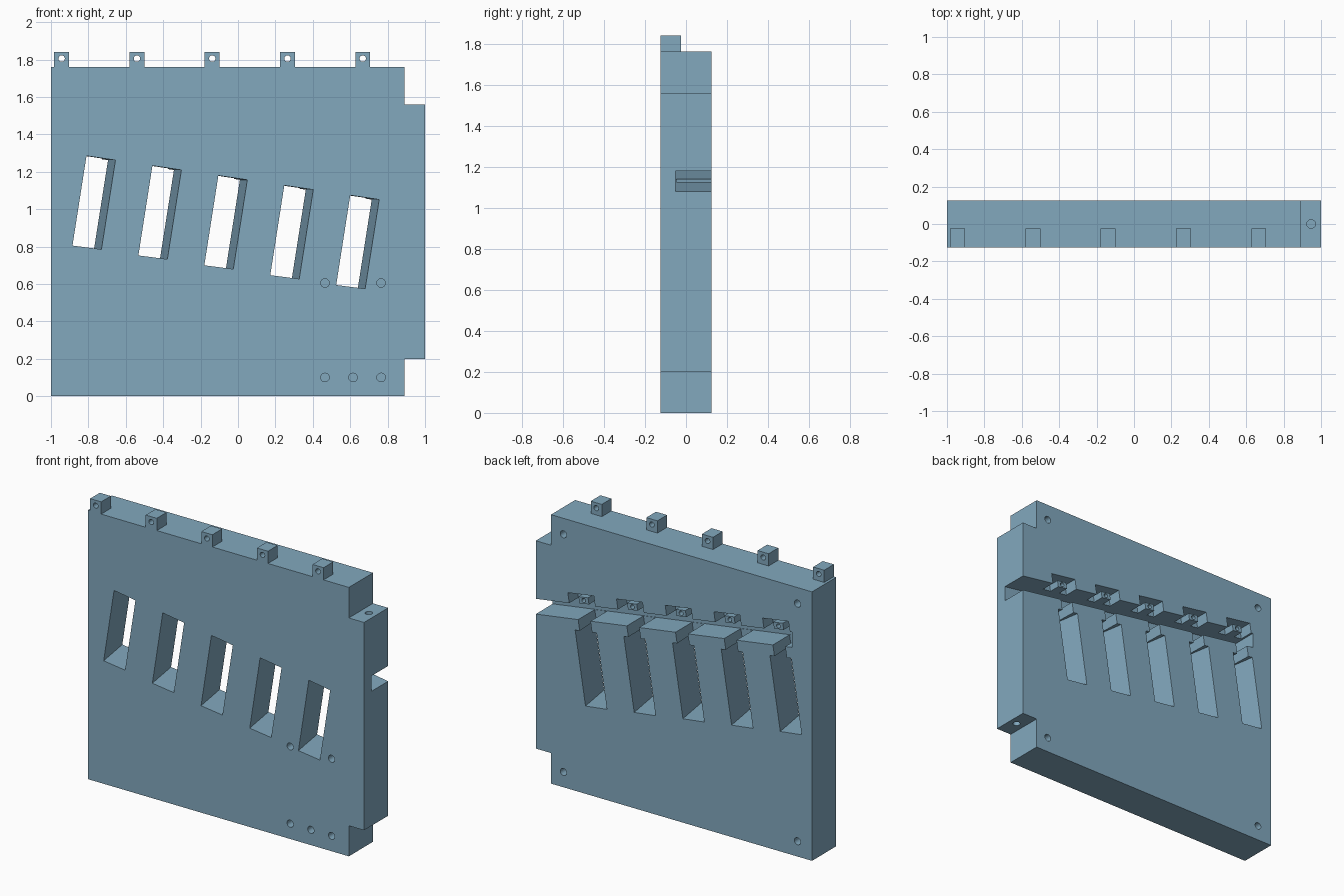
import bpy, bmesh, math
from mathutils import Vector, Matrix

if "Cube" in bpy.data.objects:
    bpy.data.objects.remove(bpy.data.objects["Cube"])

mat = bpy.data.materials.new("steel blue")
mat.diffuse_color = (0.223, 0.393, 0.515, 1)
mat.use_nodes = True
mat.node_tree.nodes["Principled BSDF"].inputs["Base Color"].default_value = mat.diffuse_color


def finish(name, bm):
    bmesh.ops.recalc_face_normals(bm, faces=bm.faces)
    me = bpy.data.meshes.new(name)
    bm.to_mesh(me)
    bm.free()
    me.materials.append(mat)
    ob = bpy.data.objects.new(name, me)
    bpy.context.collection.objects.link(ob)
    return ob


def prism(name, pts, y0, y1, shift=0.0):
    """Extrude an x-z outline from y0 to y1, sliding the far end sideways."""
    bm = bmesh.new()
    a = [bm.verts.new((x, y0, z)) for x, z in pts]
    b = [bm.verts.new((x + shift, y1, z)) for x, z in pts]
    bm.faces.new(a)
    bm.faces.new(b[::-1])
    n = len(pts)
    for i in range(n):
        j = (i + 1) % n
        bm.faces.new((a[i], b[i], b[j], a[j]))
    return finish(name, bm)


def rod(name, center, radius, length, axis):
    bm = bmesh.new()
    rot = Matrix.Rotation(math.pi / 2, 4, 'X') if axis == 'Y' else Matrix()
    bmesh.ops.create_cone(bm, cap_ends=True, segments=24, radius1=radius,
                          radius2=radius, depth=length,
                          matrix=Matrix.Translation(center) @ rot)
    return finish(name, bm)


def cut(target, cutter):
    m = target.modifiers.new("cut", 'BOOLEAN')
    m.operation = 'DIFFERENCE'
    m.solver = 'EXACT'
    m.object = cutter
    bpy.context.view_layer.objects.active = target
    bpy.ops.object.modifier_apply(modifier=m.name)
    bpy.data.objects.remove(cutter)


T = 0.125            # half thickness of the panel
U = Vector((0.989, -0.15))   # along the row of slots
V = Vector((0.155, 0.988))   # up along a slot

# panel with a side ear
panel = prism("panel", [(-1, 0), (.89, 0), (.89, .2), (1, .2), (1, 1.56),
                        (.89, 1.56), (.89, 1.76), (-1, 1.76)], -T, T)

# long sloping channel in the back, open at the ear
cut(panel, prism("channel_cutter", [(-.855, 1.358), (1.02, 1.077),
                                    (1.02, 1.177), (-.855, 1.458)], -.05, .2))

for i in range(5):
    dx, dz = .3525 * i, -.0527 * i

    # slanted slot, skewed sideways through the thickness
    k = 0.04 / 0.25
    e = 0.05
    slot = [(-.81, 1.285), (-.655, 1.262), (-.73, .785), (-.885, .805)]
    cut(panel, prism("slot_cutter", [(x + dx + k * e, z + dz) for x, z in slot],
                     -T - e, T + e, -k * (2 * e + 2 * T)))

    # neck and pocket, placed from the rear top centre of the slot
    o = Vector((-.7725 + dx, 1.272 + dz))

    def local(u0, u1, v0, v1):
        return [tuple(o + U * u + V * v)
                for u, v in ((u0, v0), (u1, v0), (u1, v1), (u0, v1))]

    cut(panel, prism("neck_cutter", local(-.045, .045, -.03, .12), -.047, .2))
    cut(panel, prism("pocket_cutter", local(-.095, .095, .13, .238), .03, .2))

    # pierced post in the pocket
    post = prism("pocket_post", local(-.035, .035, .17, .212), .025, .105)
    c = o + V * .191
    cut(post, rod("post_hole_cutter", (c.x, .1, c.y), .014, .1, 'Y'))

    # pierced tab on the top edge
    x = -.943 + .4025 * i
    tab = prism("top_tab", [(x - .04, 1.76), (x + .04, 1.76),
                            (x + .04, 1.84), (x - .04, 1.84)], -T, -.025)
    cut(tab, rod("tab_hole_cutter", (x, -.075, 1.805), .017, .3, 'Y'))

# blind holes in the front
for x, z in ((.465, .605), (.765, .605), (.465, .1), (.615, .1), (.765, .1)):
    cut(panel, rod("front_hole_cutter", (x, -T, z), .023, .2, 'Y'))

# blind holes in the rear corners
for x in (-.895, .8):
    for z in (.1, 1.655):
        cut(panel, rod("rear_hole_cutter", (x, T, z), .023, .2, 'Y'))

# blind holes in the ends of the ear
for z in (.2, 1.56):
    cut(panel, rod("ear_hole_cutter", (.947, 0, z), .023, .2, 'Z'))
